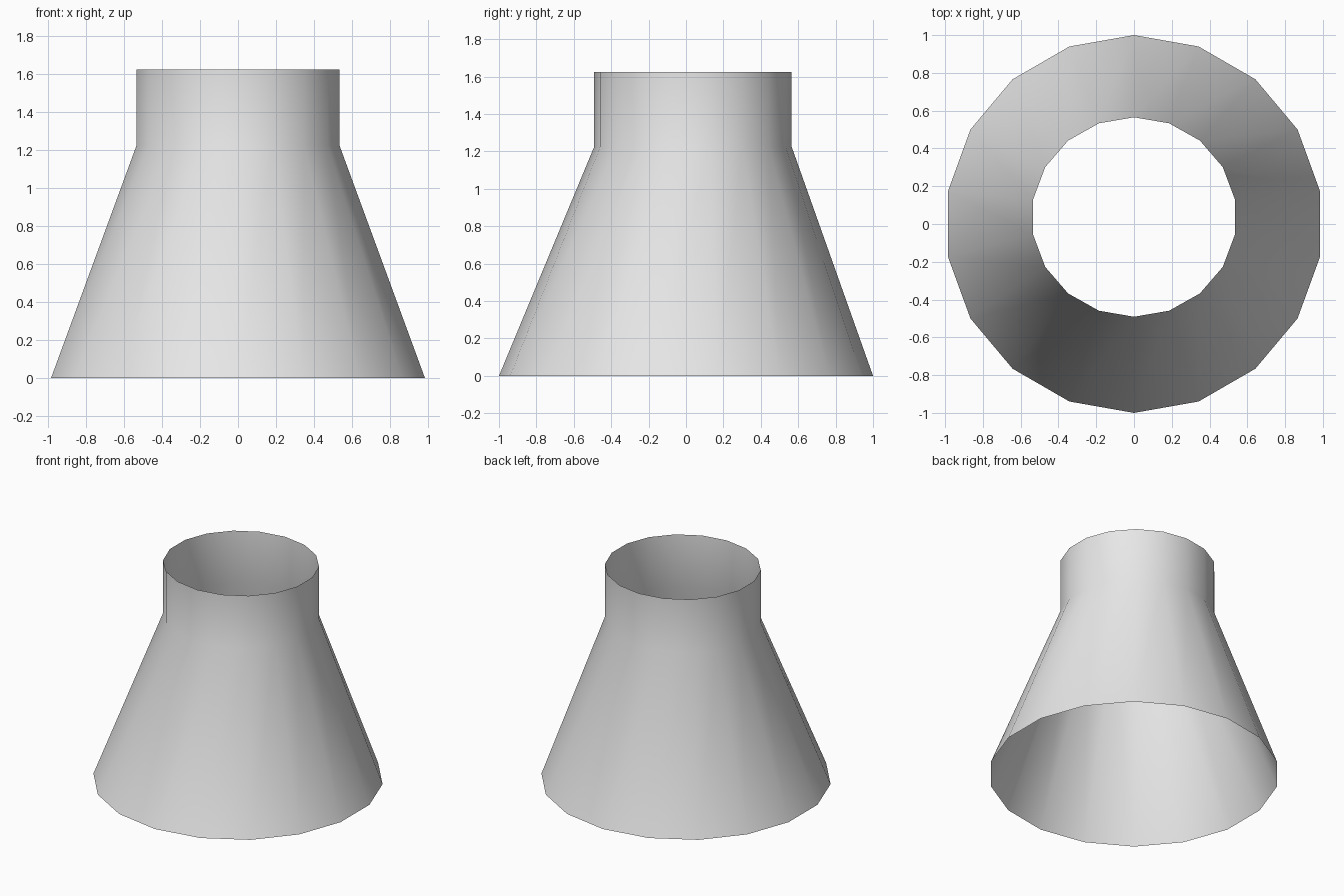
import bpy
import bmesh
from math import sin, cos, radians, tau

cube = bpy.data.objects.get("Cube")
if cube:
    bpy.data.objects.remove(cube, do_unlink=True)

SIDES = 18

# Plain grey surface
grey = bpy.data.materials.new("plain_grey")
grey.use_nodes = True
colour = (0.8, 0.8, 0.8, 1)
grey.diffuse_color = colour
grey.node_tree.nodes["Principled BSDF"].inputs["Base Color"].default_value = colour

# Rings from base to rim: x radius, y radius, y centre, height
rings = [
    (1.0, 1.0, 0.0, 0.0),
    (0.543, 0.528, 0.037, 1.225),
    (0.543, 0.528, 0.037, 1.625),
]

# Open, slightly offset cone with a straight neck
bm = bmesh.new()
loops = []
for rx, ry, cy, z in rings:
    loops.append([bm.verts.new((rx * sin(tau * i / SIDES), cy + ry * cos(tau * i / SIDES), z))
                  for i in range(SIDES)])
for low, high in zip(loops, loops[1:]):
    for i in range(SIDES):
        j = (i + 1) % SIDES
        bm.faces.new((low[j], low[i], high[i], high[j]))

mesh = bpy.data.meshes.new("flared_sleeve")
bm.to_mesh(mesh)
bm.free()
mesh.materials.append(grey)
sleeve = bpy.data.objects.new("flared_sleeve", mesh)
bpy.context.collection.objects.link(sleeve)

# Smooth shading
bpy.ops.object.select_all(action="DESELECT")
sleeve.select_set(True)
bpy.context.view_layer.objects.active = sleeve
bpy.ops.object.shade_smooth_by_angle(angle=radians(40))
